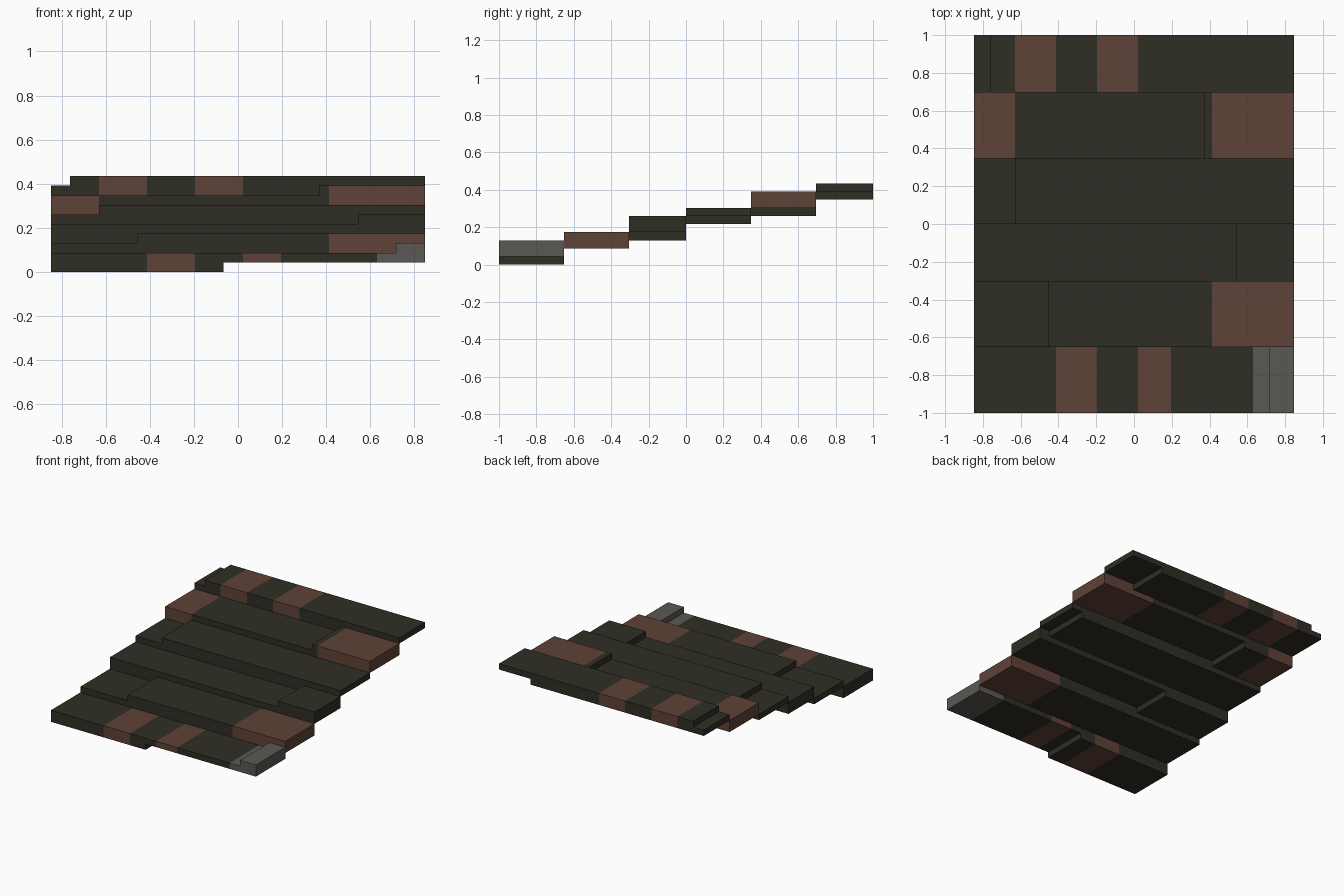
import bpy, bmesh

if "Cube" in bpy.data.objects:
    bpy.data.objects.remove(bpy.data.objects["Cube"])

U = 2 / 46               # one grid step
WIDTH = 39               # grid steps across


def make_material(name, rgb):
    m = bpy.data.materials.new(name)
    m.diffuse_color = (*rgb, 1)
    m.use_nodes = True
    m.node_tree.nodes["Principled BSDF"].inputs["Base Color"].default_value = m.diffuse_color
    return m


MATS = [make_material("dark_olive", (0.028, 0.027, 0.018)),
        make_material("red_brown", (0.114, 0.054, 0.038)),
        make_material("grey", (0.102, 0.098, 0.089))]
BROWN, GREY = 1, 2


def value_at(steps, n):
    """Level of a stepped line, given as (start, level) pairs, in column n."""
    return [level for start, level in steps if start <= n][-1]


def plank(name, y0, y1, bottom, top, patches):
    """Stepped plank across the full width, with coloured patches (from, to, material)."""
    cuts = {0, WIDTH} | {s for s, _ in bottom + top}
    cuts |= {c for a, b, _ in patches for c in (a, b)}
    cuts = sorted(cuts)
    cols = []
    for a, b in zip(cuts, cuts[1:]):
        mat = next((m for p, q, m in patches if p <= a < q), 0)
        cols.append((a, b, value_at(bottom, a), value_at(top, a), mat))

    bm = bmesh.new()
    verts = {}

    def vert(n, y, z):
        key = (n, y, z)
        if key not in verts:
            verts[key] = bm.verts.new(((n - WIDTH / 2) * U, (y - 23) * U, z * U))
        return verts[key]

    def face(points, mat):
        bm.faces.new([vert(*p) for p in points]).material_index = mat

    def levels(col, other):
        lo, hi = col[2], col[3]
        extra = {z for z in other[2:4] if lo < z < hi} if other else set()
        return sorted({lo, hi} | extra)

    for i, col in enumerate(cols):
        a, b, lo, hi, mat = col
        left = cols[i - 1] if i else None
        right = cols[i + 1] if i + 1 < len(cols) else None
        lz, rz = levels(col, left), levels(col, right)
        # top and underside
        for z in (lo, hi):
            face([(a, y0, z), (b, y0, z), (b, y1, z), (a, y1, z)], mat)
        # front and back
        for y in (y0, y1):
            face([(a, y, z) for z in lz] + [(b, y, z) for z in reversed(rz)], mat)
        # ends and risers, only where the neighbour leaves them open
        for n, zs, other in ((a, lz, left), (b, rz, right)):
            for z0, z1 in zip(zs, zs[1:]):
                if other and other[2] <= z0 and z1 <= other[3]:
                    continue
                face([(n, y0, z0), (n, y1, z0), (n, y1, z1), (n, y0, z1)], mat)

    bmesh.ops.recalc_face_normals(bm, faces=bm.faces)
    me = bpy.data.meshes.new(name)
    bm.to_mesh(me)
    bm.free()
    for m in MATS:
        me.materials.append(m)
    bpy.context.collection.objects.link(bpy.data.objects.new(name, me))


# planks from front to back, each one climbing above the last
plank("front_plank", 0, 8, [(0, 0), (18, 1)], [(0, 2), (36, 3)],
      [(10, 15, BROWN), (20, 24, BROWN), (34, 39, GREY)])
plank("second_plank", 8, 16, [(0, 2)], [(0, 3), (9, 4)], [(29, 39, BROWN)])
plank("third_plank", 16, 23, [(0, 3), (13, 4)], [(0, 5), (32, 6)], [])
plank("fourth_plank", 23, 31, [(0, 5), (37, 6)], [(0, 6), (5, 7)], [])
plank("fifth_plank", 31, 39, [(0, 6), (10, 7)], [(0, 8), (28, 9)],
      [(0, 5, BROWN), (29, 39, BROWN)])
plank("back_plank", 39, 46, [(0, 8), (33, 9)], [(0, 9), (2, 10)],
      [(5, 10, BROWN), (15, 20, BROWN)])
